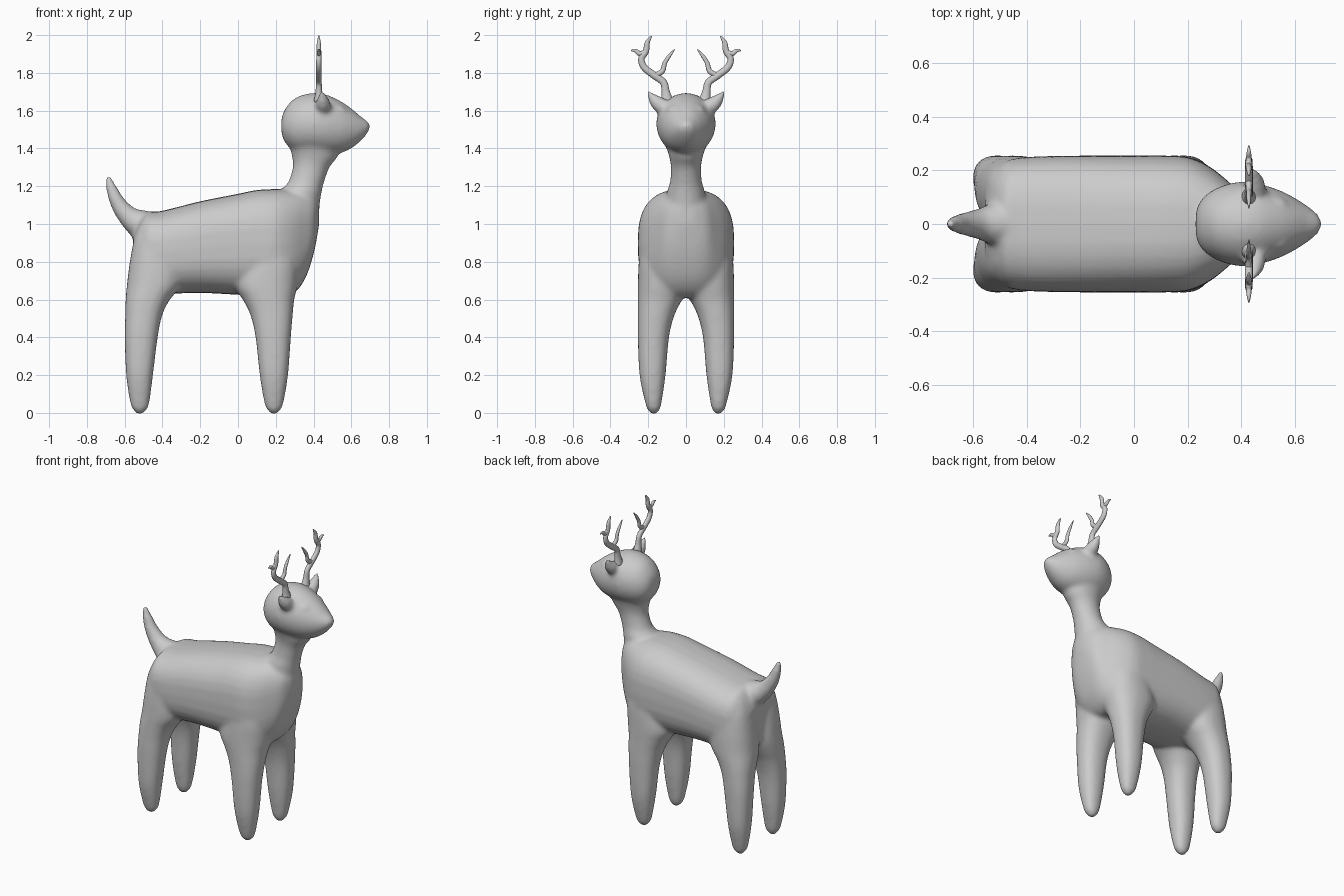
import bpy, bmesh, math
from mathutils import Vector

cube = bpy.data.objects.get("Cube")
if cube:
    bpy.data.objects.remove(cube)

grey = bpy.data.materials.new("soft_grey")
grey.use_nodes = True
grey.diffuse_color = (0.6, 0.6, 0.6, 1)
shader = next(n for n in grey.node_tree.nodes if n.type == 'BSDF_PRINCIPLED')
shader.inputs["Base Color"].default_value = grey.diffuse_color
shader.inputs["Roughness"].default_value = 0.8


def spline(rows, steps=5):
    """Catmull-Rom interpolation of rows of numbers."""
    out = []
    for i in range(len(rows) - 1):
        quad = [rows[max(i - 1, 0)], rows[i], rows[i + 1], rows[min(i + 2, len(rows) - 1)]]
        for s in range(steps):
            t = s / steps
            out.append([b + 0.5 * t * (c - a + t * (2 * a - 5 * b + 4 * c - d + t * (3 * (b - c) + d - a)))
                        for a, b, c, d in zip(*quad)])
    return out + [list(rows[-1])]


def skin(bm, rings, power=2.0, sides=32):
    """Bridge rings of (centre, half axis u, half axis v) and cap both ends."""
    loops = []
    for centre, u, v in rings:
        loop = []
        for k in range(sides):
            c, s = math.cos(math.tau * k / sides), math.sin(math.tau * k / sides)
            cu = math.copysign(abs(c) ** (2 / power), c)
            sv = math.copysign(abs(s) ** (2 / power), s)
            loop.append(bm.verts.new(centre + u * cu + v * sv))
        loops.append(loop)
    for a, b in zip(loops, loops[1:]):
        for k in range(sides):
            j = (k + 1) % sides
            bm.faces.new((a[k], a[j], b[j], b[k]))
    bm.faces.new(loops[0][::-1])
    bm.faces.new(loops[-1])


def loft(bm, axis, rows, power=2.0, side=1):
    """Rows are (position on axis, low, high, y low, y high)."""
    rings = []
    for t, lo, hi, y0, y1 in spline(rows):
        mid, y = (lo + hi) / 2, side * (y0 + y1) / 2
        half, wide = (hi - lo) / 2, Vector((0, (y1 - y0) / 2, 0))
        if axis == 'x':
            rings.append((Vector((t, y, mid)), wide, Vector((0, 0, half))))
        else:
            rings.append((Vector((mid, y, t)), wide, Vector((half, 0, 0))))
    skin(bm, rings, power)


def tube(bm, rows, normal, sides=16, flat=1.0):
    """Rows are (x, y, z, radius) on a path lying across the normal."""
    rows = spline(rows)
    pts = [Vector(r[:3]) for r in rows]
    n = Vector(normal)
    rings = []
    for i, p in enumerate(pts):
        tangent = (pts[min(i + 1, len(pts) - 1)] - pts[max(i - 1, 0)]).normalized()
        rings.append((p, n * rows[i][3] * flat, n.cross(tangent) * rows[i][3]))
    skin(bm, rings, sides=sides)


def finish(bm, name):
    bmesh.ops.recalc_face_normals(bm, faces=bm.faces[:])
    mesh = bpy.data.meshes.new(name)
    bm.to_mesh(mesh)
    bm.free()
    mesh.materials.append(grey)
    for f in mesh.polygons:
        f.use_smooth = True
    obj = bpy.data.objects.new(name, mesh)
    bpy.context.collection.objects.link(obj)
    return obj


body = bmesh.new()

# Torso
torso = [(-.555, .7, .94, .14), (-.53, .66, 1.0, .19), (-.48, .64, 1.06, .235),
         (-.4, .63, 1.07, .25), (-.2, .635, 1.12, .255), (0, .625, 1.16, .255),
         (.1, .62, 1.18, .255), (.2, .61, 1.185, .25), (.28, .62, 1.18, .215),
         (.35, .7, 1.17, .16), (.4, .84, 1.14, .11), (.43, 1.0, 1.1, .04)]
loft(body, 'x', [(x, lo, hi, -w, w) for x, lo, hi, w in torso], 2.7)

# Legs: shared heights and widths, separate front and hind profiles
levels = [(-.008, .16, .18), (.01, .142, .2), (.05, .13, .215), (.2, .108, .246),
          (.4, .09, .255), (.52, .06, .255), (.6, .02, .255), (.68, -.02, .255),
          (.8, -.02, .25), (.92, 0, .235), (1.0, .03, .2)]
hind = [(-.53, -.51), (-.55, -.49), (-.57, -.47), (-.592, -.45), (-.6, -.425), (-.597, -.4),
        (-.595, -.36), (-.588, -.3), (-.573, -.28), (-.55, -.28), (-.52, -.3)]
fore = [(.18, .2), (.16, .22), (.14, .24), (.115, .265), (.093, .28), (.065, .29),
        (.025, .298), (-.02, .315), (0, .32), (0, .3), (.05, .28)]
for profile in (hind, fore):
    rows = [(z, x0, x1, y0, y1) for (z, y0, y1), (x0, x1) in zip(levels, profile)]
    for side in (1, -1):
        loft(body, 'z', rows, 2.3, side)

# Neck
neck = [(1.0, .2, .42, .12), (1.1, .2, .432, .11), (1.18, .23, .445, .098),
        (1.22, .265, .455, .085), (1.3, .29, .485, .08), (1.36, .285, .53, .09),
        (1.42, .27, .54, .11)]
loft(body, 'z', [(z, a, b, -w, w) for z, a, b, w in neck])

# Head
head = [(.23, 1.48, 1.56, .045), (.25, 1.43, 1.61, .09), (.3, 1.385, 1.665, .13),
        (.38, 1.37, 1.692, .156), (.46, 1.365, 1.687, .151), (.54, 1.375, 1.652, .127),
        (.6, 1.4, 1.612, .097), (.65, 1.44, 1.57, .065), (.685, 1.48, 1.545, .036),
        (.698, 1.505, 1.53, .012)]
loft(body, 'x', [(x, lo, hi, -w, w) for x, lo, hi, w in head])

# Tail
tube(body, [(-.46, 0, .97, .09), (-.52, 0, 1.0, .08), (-.58, 0, 1.04, .057),
            (-.635, 0, 1.11, .042), (-.67, 0, 1.19, .029), (-.687, 0, 1.255, .012)], (0, 1, 0))

# Ears and eyelid ridges
for s in (1, -1):
    tube(body, [(.45, s * .1, 1.605, .045), (.45, s * .15, 1.64, .04),
                (.448, s * .18, 1.672, .025), (.445, s * .203, 1.705, .008)], (1, 0, 0))
    tube(body, [(.525, s * .085, 1.6, .014), (.545, s * .078, 1.605, .02),
                (.57, s * .066, 1.597, .014)], (0, 0, 1))

hide = finish(body, "body")
fuse = hide.modifiers.new("fuse", 'REMESH')
fuse.mode = 'VOXEL'
fuse.voxel_size = 0.012
fuse.use_smooth_shade = True
soften = hide.modifiers.new("soften", 'SMOOTH')
soften.factor = 0.5
soften.iterations = 10

# Antlers: main beam, outer tine and inner tine, mirrored
antler = bmesh.new()
branches = [
    [(.1, 1.65, .034), (.108, 1.7, .022), (.12, 1.75, .019), (.17, 1.788, .019), (.222, 1.83, .018),
     (.236, 1.875, .017), (.212, 1.915, .016), (.205, 1.96, .013), (.182, 1.995, .004)],
    [(.215, 1.91, .014), (.245, 1.902, .013), (.268, 1.918, .01), (.292, 1.918, .003)],
    [(.165, 1.785, .015), (.125, 1.81, .014), (.113, 1.85, .012), (.092, 1.885, .01), (.06, 1.925, .003)]]
for branch in branches:
    tube(antler, [(.428, y, z, r) for y, z, r in branch], (1, 0, 0), 12, 0.8)
antlers = finish(antler, "antlers")
mirror = antlers.modifiers.new("mirror", 'MIRROR')
mirror.use_axis = (False, True, False)
